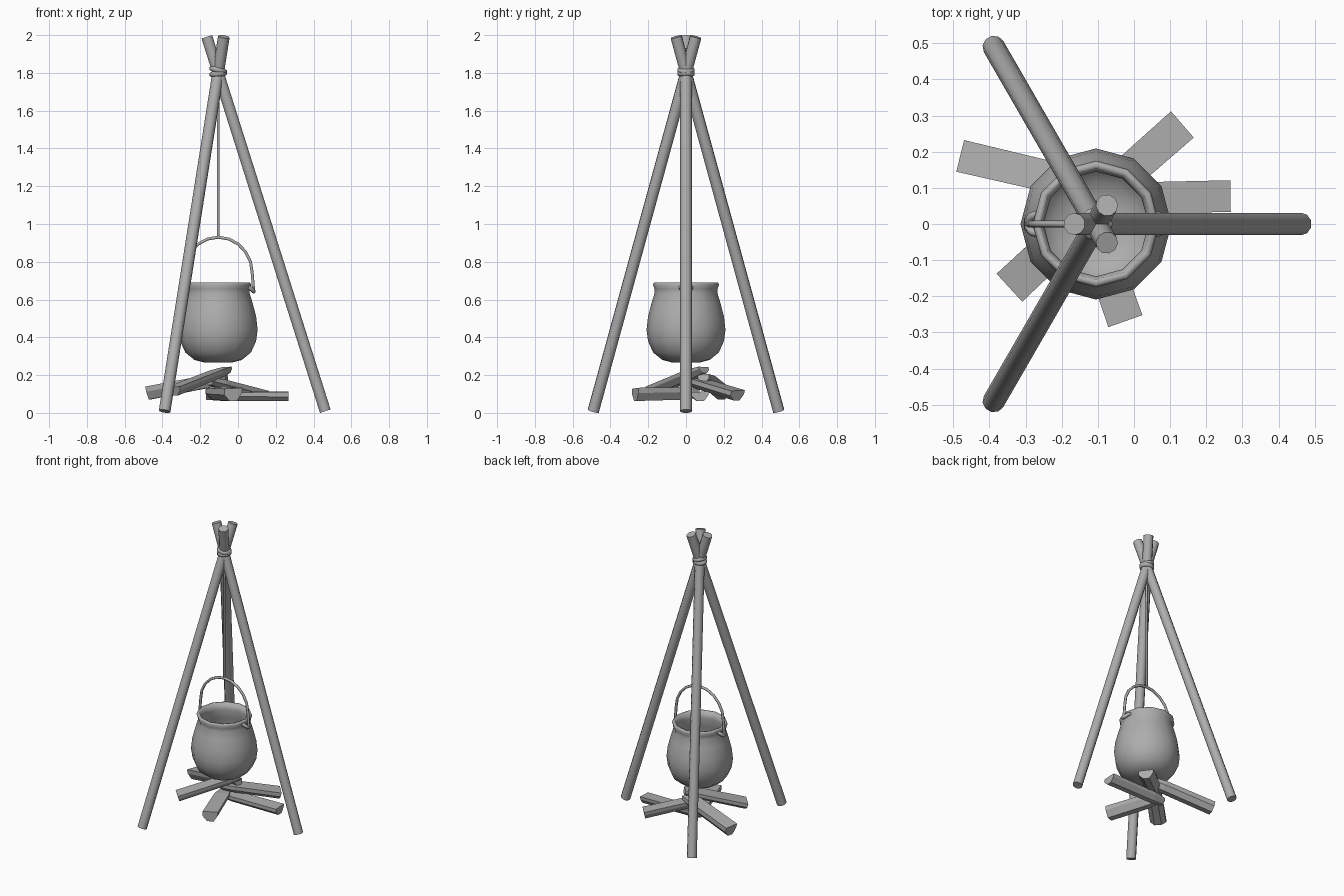
import bpy, bmesh, math
from mathutils import Vector

if "Cube" in bpy.data.objects:
    bpy.data.objects.remove(bpy.data.objects["Cube"])

CX = -0.105  # axis of the tripod and pot

grey = bpy.data.materials.new("dark_grey")
grey.diffuse_color = (0.42, 0.42, 0.42, 1)
grey.use_nodes = True
grey.node_tree.nodes["Principled BSDF"].inputs["Base Color"].default_value = grey.diffuse_color


def finish(name, bm, smooth=None):
    bmesh.ops.recalc_face_normals(bm, faces=bm.faces)
    me = bpy.data.meshes.new(name)
    bm.to_mesh(me)
    bm.free()
    me.materials.append(grey)
    ob = bpy.data.objects.new(name, me)
    bpy.context.collection.objects.link(ob)
    if smooth:
        bpy.ops.object.select_all(action='DESELECT')
        bpy.context.view_layer.objects.active = ob
        ob.select_set(True)
        bpy.ops.object.shade_smooth_by_angle(angle=math.radians(smooth))
    return ob


def bridge(bm, rings, closed=False):
    """Skin a list of vertex rings; cap the ends unless closed."""
    n = len(rings[0])
    pairs = list(zip(rings, rings[1:])) + ([(rings[-1], rings[0])] if closed else [])
    for a, b in pairs:
        for i in range(n):
            j = (i + 1) % n
            bm.faces.new((a[i], a[j], b[j], b[i]))
    if not closed:
        bm.faces.new(rings[0])
        bm.faces.new(rings[-1])


def tube(name, pts, r, sides=8, closed=False, ref=(0, 1, 0)):
    """Sweep a round section along a path; ref must not run along the path."""
    bm = bmesh.new()
    pts = [Vector(p) for p in pts]
    n, rings = len(pts), []
    for i, p in enumerate(pts):
        a = pts[(i - 1) % n] if closed else pts[max(i - 1, 0)]
        b = pts[(i + 1) % n] if closed else pts[min(i + 1, n - 1)]
        t = (b - a).normalized()
        u = t.cross(Vector(ref)).normalized()
        v = t.cross(u)
        rings.append([bm.verts.new(p + r * (math.cos(k) * u + math.sin(k) * v))
                      for k in (2 * math.pi * (s + 0.5) / sides for s in range(sides))])
    bridge(bm, rings, closed)
    return finish(name, bm, 62)


def log(name, outer, inner, w, h):
    """Split log: flat upper face, faceted underside, chopped inner end."""
    outer, inner = Vector(outer), Vector(inner)
    t = (inner - outer).normalized()
    side = t.cross(Vector((0, 0, 1))).normalized()
    up = side.cross(t)
    section = [(-0.5, 0.42), (0.5, 0.5), (0.47, 0.1), (0.2, -0.5), (-0.22, -0.5), (-0.5, -0.05)]
    bm = bmesh.new()
    bridge(bm, [[bm.verts.new(outer.lerp(inner, f) + side * x * w * s + up * z * h * s)
                 for x, z in section]
                for f, s in ((0, 1), (0.8, 0.95), (1, 0.7))])
    return finish(name, bm)


# Tripod poles crossing at the lashing
for i in range(3):
    a = 2 * math.pi * i / 3
    d = Vector((math.cos(a), math.sin(a), 0))
    base = Vector((CX, 0, 0))
    tube(f"tripod_pole_{i + 1}",
         [base + d * 0.567 + Vector((0, 0, 0.009)), base - d * 0.06 + Vector((0, 0, 1.991))],
         0.031, 10, ref=(-math.sin(a), math.cos(a), 0))

# Rope lashing: two tilted loops
for i, (z, tilt) in enumerate(((1.795, 0.1), (1.815, -0.25))):
    tube(f"lashing_loop_{i + 1}",
         [(CX + 0.033 * math.cos(k), 0.033 * math.sin(k), z + 0.033 * tilt * math.cos(k))
          for k in (2 * math.pi * s / 12 for s in range(12))],
         0.015, 6, True, ref=(0, 0, 1))

# Hanging rope
tube("hanging_rope", [(CX, 0, 0.93), (CX, 0, 1.8)], 0.007, 6)

# Cauldron, outside then inside
profile = [(0.07, 0.266), (0.125, 0.28), (0.174, 0.32), (0.201, 0.38), (0.209, 0.44),
           (0.201, 0.51), (0.183, 0.58), (0.166, 0.635), (0.167, 0.655), (0.175, 0.678),
           (0.169, 0.69), (0.154, 0.687), (0.145, 0.645), (0.16, 0.58), (0.18, 0.5),
           (0.185, 0.43), (0.172, 0.36), (0.12, 0.305), (0.06, 0.29)]
bm = bmesh.new()
bridge(bm, [[bm.verts.new((CX + r * math.cos(k), r * math.sin(k), z))
             for k in (2 * math.pi * s / 12 for s in range(12))] for r, z in profile])
finish("cauldron", bm, 100)

# Bail handle
arc = [(CX + 0.18 * math.cos(k), 0, 0.742 + 0.188 * math.sin(k))
       for k in (math.pi * s / 10 for s in range(11))]
tube("handle", [(CX + 0.188, 0, 0.645)] + arc + [(CX - 0.188, 0, 0.645)], 0.009, 6)

# Handle lugs on the rim
for name, s in (("right_lug", 1), ("left_lug", -1)):
    path = [(0.155, -0.028, 0.668), (0.177, -0.022, 0.655), (0.188, -0.01, 0.643),
            (0.188, 0.01, 0.643), (0.177, 0.022, 0.655), (0.155, 0.028, 0.668)]
    tube(name, [(CX + s * x, y, z) for x, y, z in path], 0.012, 6, ref=(s, 0, 1))

# Firewood
log("log_left", (-0.475, 0.187, 0.105), (-0.06, 0.09, 0.185), 0.09, 0.07)
log("log_front_left", (-0.34, -0.172, 0.115), (-0.055, 0.095, 0.228), 0.105, 0.05)
log("log_front", (-0.024, -0.268, 0.098), (-0.14, 0.06, 0.105), 0.1, 0.07)
log("log_right", (0.267, 0.077, 0.088), (-0.17, 0.07, 0.088), 0.088, 0.052)
log("log_back_right", (0.13, 0.272, 0.093), (-0.15, 0.025, 0.168), 0.096, 0.056)
